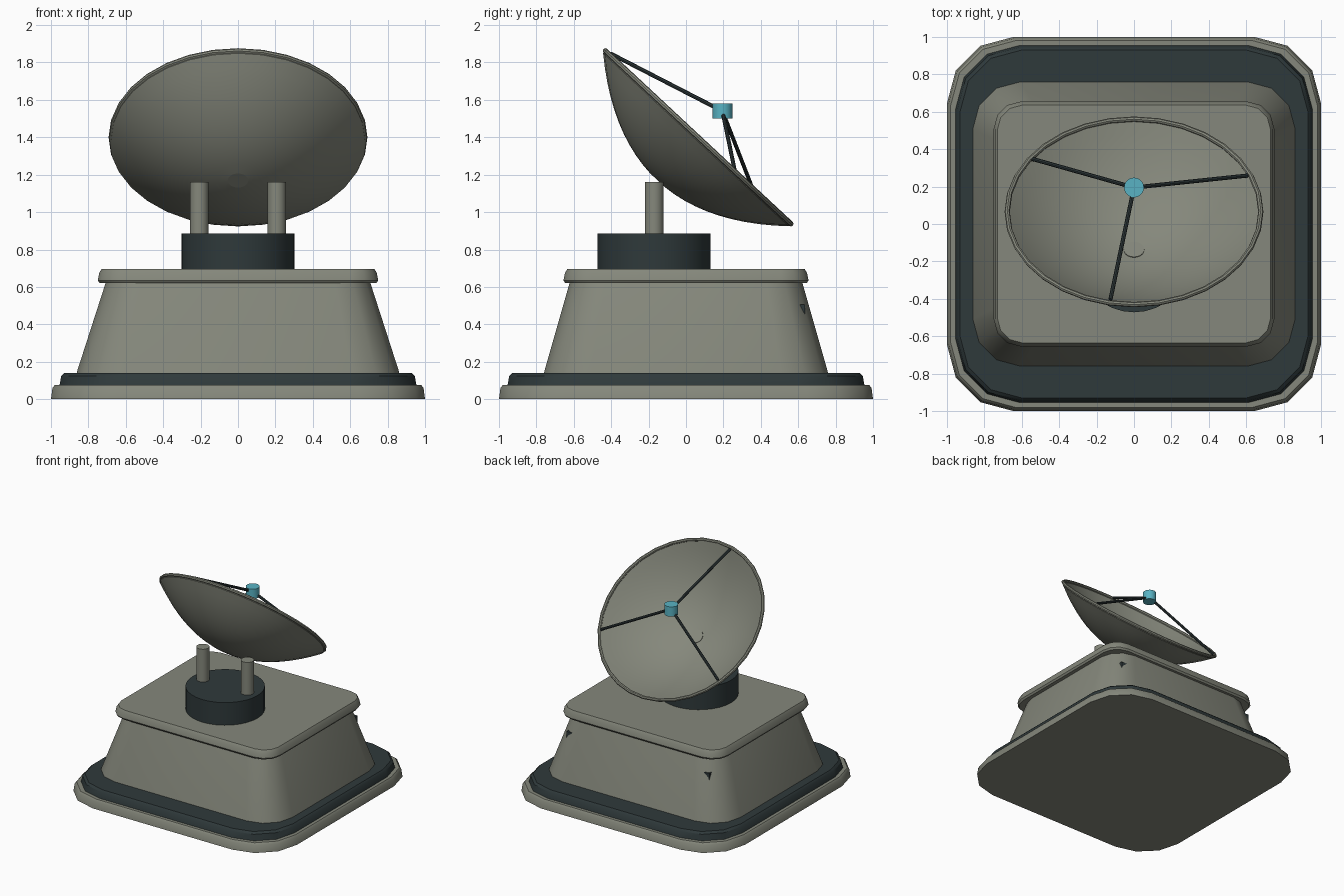
import bpy, bmesh, math
from mathutils import Vector, Matrix

cube = bpy.data.objects.get("Cube")
if cube:
    bpy.data.objects.remove(cube, do_unlink=True)


def material(name, rgb):
    m = bpy.data.materials.new(name)
    m.use_nodes = True
    m.diffuse_color = (*rgb, 1)
    m.node_tree.nodes["Principled BSDF"].inputs["Base Color"].default_value = (*rgb, 1)
    return m


GREY = material("warm grey", (0.235, 0.245, 0.20))
DARK = material("dark slate", (0.028, 0.041, 0.043))
CYAN = material("cyan", (0.10, 0.45, 0.55))


def finish(name, bm, mat, angle=35):
    bmesh.ops.recalc_face_normals(bm, faces=bm.faces)
    me = bpy.data.meshes.new(name)
    bm.to_mesh(me)
    bm.free()
    me.materials.append(mat)
    ob = bpy.data.objects.new(name, me)
    bpy.context.collection.objects.link(ob)
    bpy.ops.object.select_all(action='DESELECT')
    ob.select_set(True)
    bpy.context.view_layer.objects.active = ob
    bpy.ops.object.shade_smooth_by_angle(angle=math.radians(angle))
    return ob


def rounded_rect(hx, hy, r, steps=3):
    """Outline of a rectangle with faceted round corners."""
    pts = []
    for q, (sx, sy) in enumerate([(1, 1), (-1, 1), (-1, -1), (1, -1)]):
        for i in range(steps + 1):
            a = (q + i / steps) * math.pi / 2
            pts.append((sx * (hx - r) + r * math.cos(a), sy * (hy - r) + r * math.sin(a)))
    return pts


def loft(name, mat, sections):
    """Solid through stacked rounded rectangles (z, half x, half y, corner radius)."""
    bm = bmesh.new()
    rings = [[bm.verts.new((x, y, z)) for x, y in rounded_rect(hx, hy, r)]
             for z, hx, hy, r in sections]
    for a, b in zip(rings, rings[1:]):
        n = len(a)
        for i in range(n):
            j = (i + 1) % n
            bm.faces.new((a[i], a[j], b[j], b[i]))
    bm.faces.new(rings[0][::-1])
    bm.faces.new(rings[-1])
    return finish(name, bm, mat)


def rod(name, mat, start, end, radius, sides=32):
    """Capped cylinder between two points."""
    start, end = Vector(start), Vector(end)
    d = end - start
    bm = bmesh.new()
    bmesh.ops.create_cone(bm, cap_ends=True, segments=sides, radius1=radius,
                          radius2=radius, depth=d.length)
    rot = d.to_track_quat('Z', 'Y').to_matrix().to_4x4()
    bm.transform(Matrix.Translation((start + end) / 2) @ rot)
    return finish(name, bm, mat)


def revolve(name, mat, profile, matrix, sides=32):
    """Closed (radius, height) profile spun round the local z axis."""
    bm = bmesh.new()
    rings = [[bm.verts.new((r * math.cos(t), r * math.sin(t), z))
              for t in (2 * math.pi * k / sides for k in range(sides))] for r, z in profile]
    for a, b in zip(rings, rings[1:] + rings[:1]):
        for i in range(sides):
            j = (i + 1) % sides
            bm.faces.new((a[i], a[j], b[j], b[i]))
    bm.transform(matrix)
    return finish(name, bm, mat)


# Stepped base and tapered housing
loft("base_plate", GREY, [(0, 1, 1, .355), (.06, .992, .992, .35), (.075, .98, .98, .345)])
loft("base_step", DARK, [(.07, .955, .955, .34), (.125, .945, .945, .335), (.14, .93, .93, .33)])
loft("housing", GREY, [(.135, .862, .76, .25), (.15, .86, .757, .25), (.63, .705, .62, .19)])
loft("housing_cap", GREY, [(.62, .74, .645, .14), (.635, .75, .655, .145),
                           (.675, .742, .647, .14), (.695, .73, .635, .13)])

# Dark panel sunk in the back of the housing, its ends just showing at the corners
bm = bmesh.new()
bmesh.ops.create_cube(bm, size=1, matrix=Matrix.Translation((0, .61, .475))
                      @ Matrix.Diagonal((1.325, .055, .06, 1)))
finish("back_panel", bm, DARK)

# Turntable and two posts
rod("turntable", DARK, (0, -.17, .69), (0, -.17, .885), .302)
for side, x in (("left", .207), ("right", -.207)):
    rod(side + "_post", GREY, (x, -.17, .88), (x, -.17, 1.16), .05, 24)

# Tilted dish: thin shell, centre plug and rolled rim
R, DEPTH, THICK = .678, .30, .018
tilt = Matrix.Translation((0, .065, 1.40)) @ Matrix.Rotation(math.radians(-43), 4, 'X')
HUB = .055
radii = [HUB + (R - HUB) * i / 10 for i in range(11)]
bowl = [(r, DEPTH * ((r / R) ** 2 - 1)) for r in radii]
revolve("dish", GREY, bowl + [(r, z - THICK) for r, z in reversed(bowl)], tilt)
hub_z = bowl[0][1]
rod("dish_hub", GREY, tilt @ Vector((0, 0, hub_z - THICK)), tilt @ Vector((0, 0, hub_z + .004)), HUB)
tube = [(R + .014 * math.cos(a), .014 * math.sin(a))
        for a in (math.pi * k / 4 for k in range(8))]
revolve("dish_rim", GREY, tube, tilt)

# Receiver held by three struts
feed = Vector((0, .195, 1.54))
rod("receiver", CYAN, feed - Vector((0, 0, .04)), feed + Vector((0, 0, .042)), .053, 24)
for i, deg in enumerate((23, 145, 259)):
    a = math.radians(deg)
    foot = tilt @ Vector((.66 * math.cos(a), .66 * math.sin(a), .008))
    rod("strut_%d" % (i + 1), DARK, foot, feed, .011, 8)
